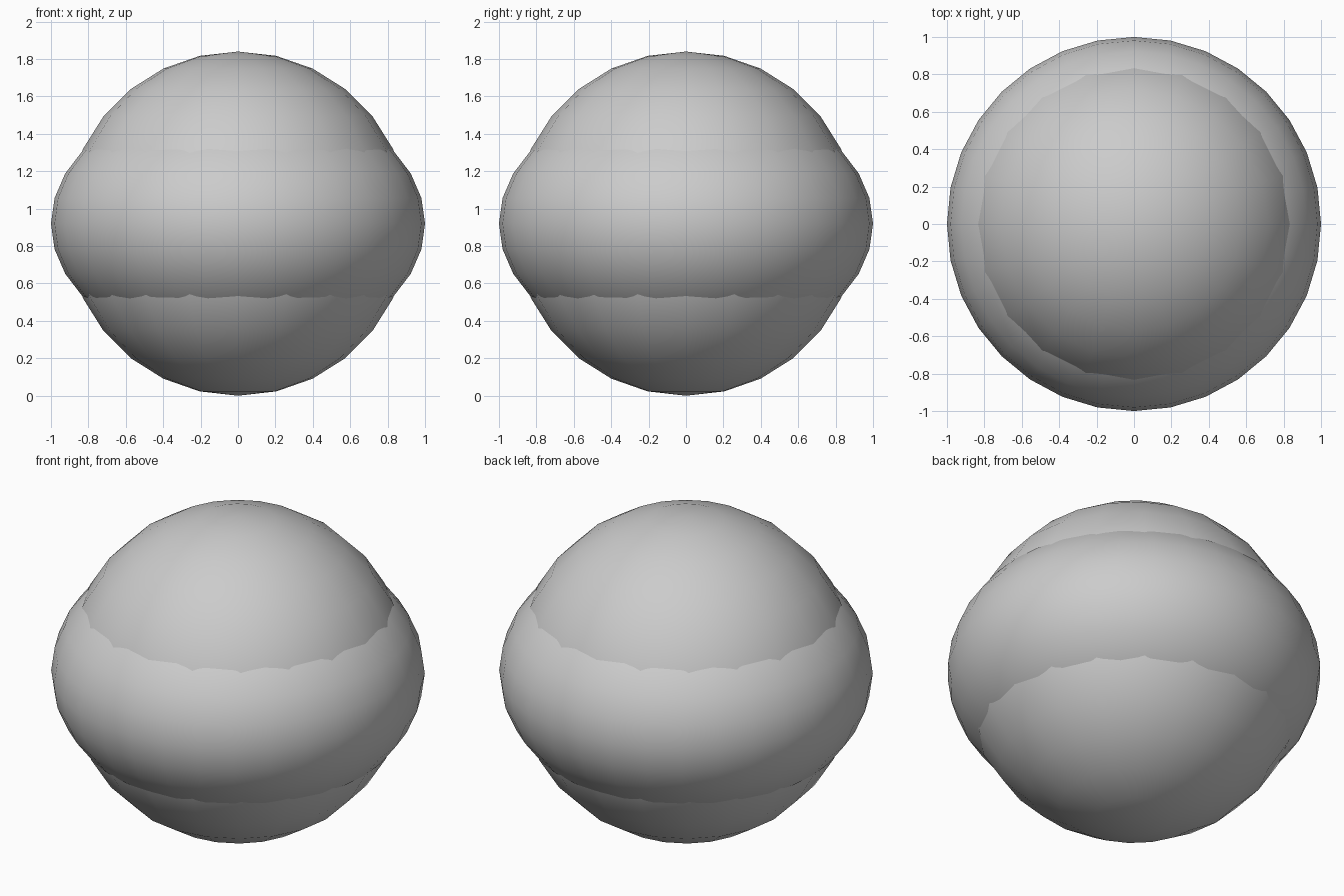
import bpy

# Remove the default cube
cube = bpy.data.objects.get("Cube")
if cube:
    bpy.data.objects.remove(cube, do_unlink=True)

CENTRE_Z = 0.92

# Single plain grey
grey = bpy.data.materials.new("plain_grey")
grey.use_nodes = True
colour = (0.6, 0.6, 0.6, 1.0)
grey.diffuse_color = colour
grey.node_tree.nodes["Principled BSDF"].inputs["Base Color"].default_value = colour


def ellipsoid(name, segments, rings, radius, half_height):
    """Smooth-shaded sphere squashed along z."""
    bpy.ops.mesh.primitive_uv_sphere_add(
        segments=segments, ring_count=rings, radius=1, location=(0, 0, CENTRE_Z))
    obj = bpy.context.object
    obj.name = name
    obj.scale = (radius, radius, half_height)
    bpy.ops.object.transform_apply(location=False, rotation=False, scale=True)
    bpy.ops.object.shade_smooth()
    obj.data.materials.append(grey)
    return obj


# Round core showing at the top and bottom
ellipsoid("inner_ball", 20, 14, 0.92, 0.92)

# Wide flattened shell around the middle
ellipsoid("outer_band", 32, 16, 1.0, 0.7)
